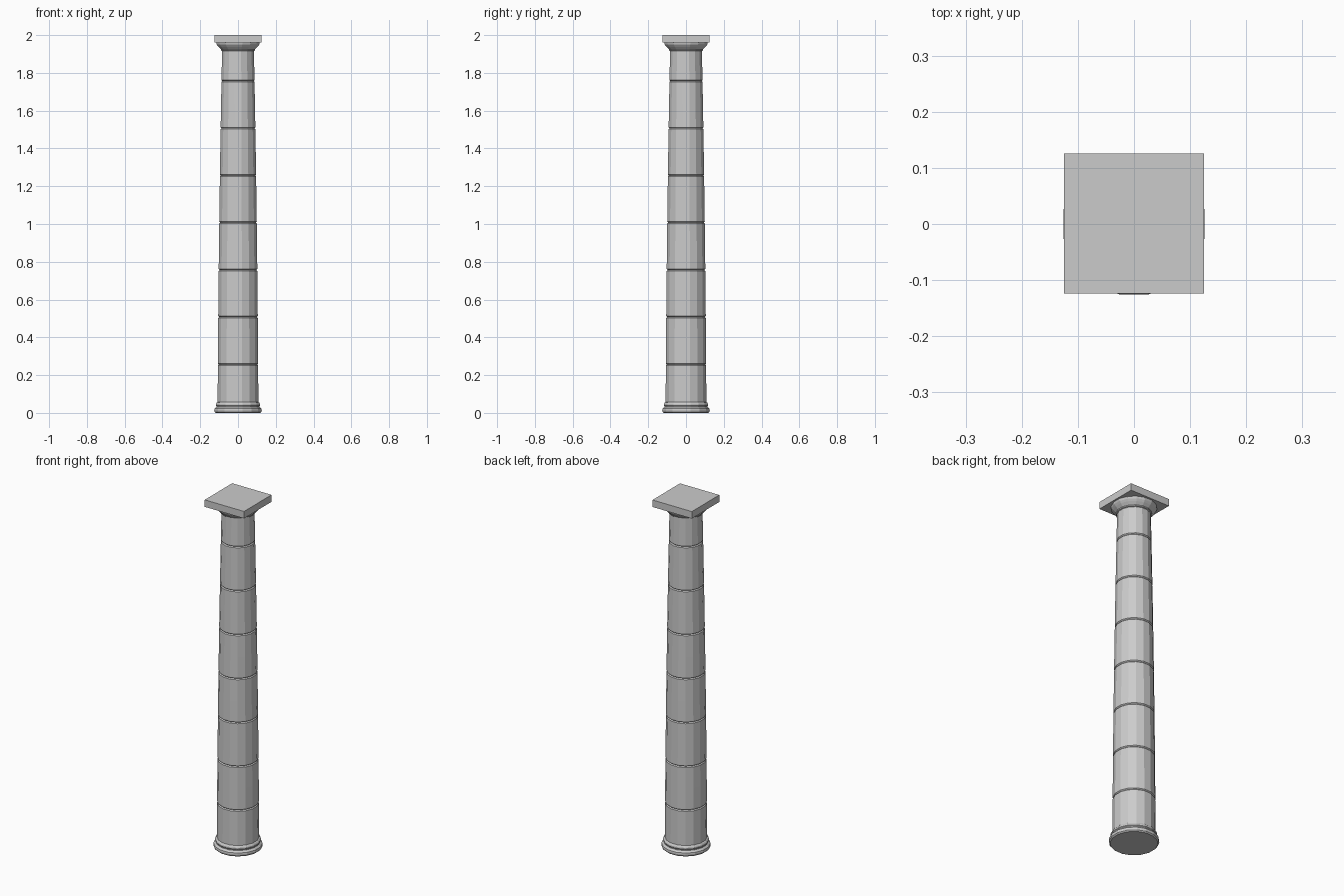
import bpy, bmesh, math

SIDES = 16

cube = bpy.data.objects.get("Cube")
if cube:
    bpy.data.objects.remove(cube, do_unlink=True)

stone = bpy.data.materials.new("grey_stone")
stone.use_nodes = True
GREY = (0.6, 0.6, 0.6, 1)
stone.diffuse_color = GREY
stone.node_tree.nodes["Principled BSDF"].inputs["Base Color"].default_value = GREY


def add_object(name, bm):
    bmesh.ops.recalc_face_normals(bm, faces=bm.faces)
    mesh = bpy.data.meshes.new(name)
    bm.to_mesh(mesh)
    bm.free()
    mesh.materials.append(stone)
    obj = bpy.data.objects.new(name, mesh)
    bpy.context.collection.objects.link(obj)
    return obj


def turned(name, profile):
    """Closed lathe with flat sides facing the axes; radii are across flats."""
    bm = bmesh.new()
    rings = []
    for r, z in profile:
        r /= math.cos(math.pi / SIDES)
        angles = [2 * math.pi * (i + 0.5) / SIDES for i in range(SIDES)]
        rings.append([bm.verts.new((r * math.cos(a), r * math.sin(a), z)) for a in angles])
    for low, high in zip(rings, rings[1:]):
        for i in range(SIDES):
            j = (i + 1) % SIDES
            bm.faces.new((low[i], low[j], high[j], high[i]))
    bm.faces.new(rings[0])
    bm.faces.new(rings[-1])
    return add_object(name, bm)


def shaft_radius(z):
    # Gentle swelling taper
    return 0.108 - 0.0045 * z - 0.0041 * z * z


# Moulded foot
turned("base_moulding", [
    (0.119, 0), (0.125, 0.006), (0.126, 0.014), (0.125, 0.022), (0.119, 0.028),
    (0.114, 0.031), (0.114, 0.036), (0.117, 0.04), (0.117, 0.048), (0.113, 0.054),
    (0.107, 0.057)])

# Stacked drums with chamfered joints
joints = [0.05] + [0.257 + 0.25 * i for i in range(7)] + [1.925]
C = 0.005
for n, (z0, z1) in enumerate(zip(joints, joints[1:]), 1):
    zm = (z0 + z1) / 2
    turned(f"shaft_drum_{n}", [
        (shaft_radius(z0) - C, z0), (shaft_radius(z0), z0 + C),
        (shaft_radius(zm), zm),
        (shaft_radius(z1), z1 - C), (shaft_radius(z1) - C, z1)])

# Flared cushion under the slab
turned("capital_cushion", [
    (0.083, 1.915), (0.090, 1.918), (0.090, 1.924), (0.094, 1.928),
    (0.104, 1.938), (0.112, 1.948), (0.115, 1.955), (0.114, 1.962)])

# Square top slab
bm = bmesh.new()
bmesh.ops.create_cube(bm, size=1)
bmesh.ops.scale(bm, vec=(0.249, 0.249, 0.04), verts=bm.verts)
bmesh.ops.translate(bm, vec=(0, 0.001, 1.98), verts=bm.verts)
add_object("top_slab", bm)
